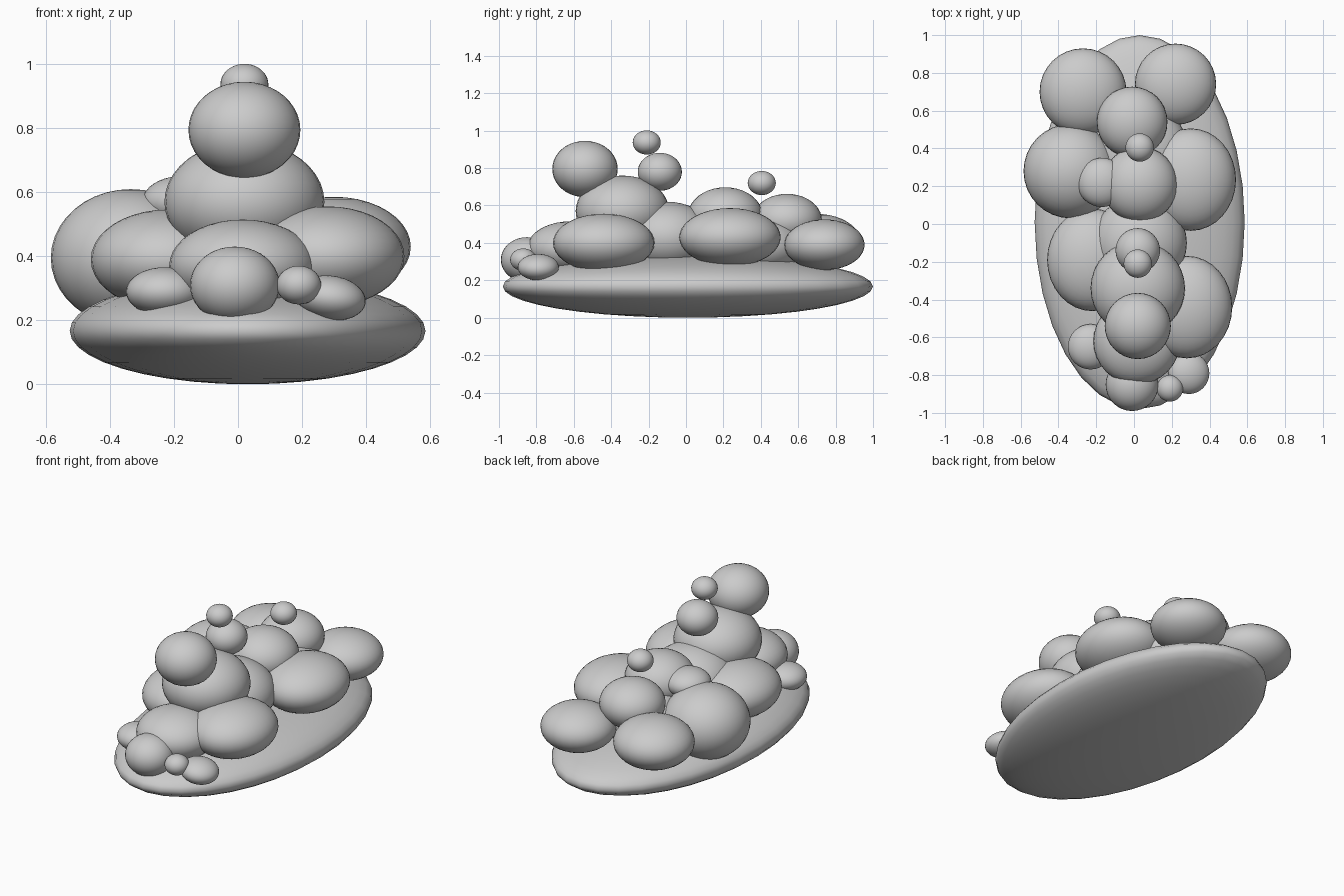
import bpy

cube = bpy.data.objects.get("Cube")
if cube:
    bpy.data.objects.remove(cube, do_unlink=True)

grey = bpy.data.materials.new("soft grey")
grey.use_nodes = True
grey.diffuse_color = (.6, .6, .6, 1)
grey.node_tree.nodes["Principled BSDF"].inputs["Base Color"].default_value = grey.diffuse_color

# Lump proportions: width, depth, height relative to the radius
ROUND = (1, 1, .86)
PLUMP = (1, 1, .76)
FLAT = (1, 1, .63)
LONG = (1, 1.13, .65)
DISC = (1, 1.78, .3)


def puff(name, shape, radius, x, y, z, tilt=0):
    """One smooth ellipsoid lump with the given proportions."""
    bpy.ops.mesh.primitive_uv_sphere_add(segments=32, ring_count=20, location=(x, y, z))
    lump = bpy.context.object
    lump.name = name
    lump.scale = [radius * part for part in shape]
    lump.rotation_euler.y = tilt
    bpy.ops.object.transform_apply(location=False, rotation=True, scale=True)
    bpy.ops.object.shade_smooth()
    lump.data.materials.append(grey)
    return lump


def puff_on(parent, name, shape, radius, shift, rise):
    """A smaller lump resting on another, shifted along the body."""
    x, y, z = parent.location
    return puff(name, shape, radius, x, y + shift, z + rise)


# Flat oval base
puff("oval_base", DISC, radius=.556, x=.03, y=.01, z=.167)

# Front cluster
puff("front_puff", ROUND, radius=.14, x=-.01, y=-.85, z=.31)
puff("front_bead", ROUND, radius=.07, x=.19, y=-.87, z=.31)
puff("front_left_lump", FLAT, radius=.11, x=.29, y=-.79, z=.27, tilt=.15)
puff("front_right_lump", FLAT, radius=.12, x=-.23, y=-.65, z=.29)
puff("front_middle_puff", FLAT, radius=.23, x=.015, y=-.62, z=.37)
puff("front_left_puff", LONG, radius=.24, x=.28, y=-.44, z=.4)
puff("front_right_puff", LONG, radius=.24, x=-.22, y=-.19, z=.39)

# Tall stack
tower = puff("tower_puff", PLUMP, radius=.25, x=.02, y=-.34, z=.57)
puff_on(tower, "tower_top_puff", ROUND, radius=.175, shift=-.2, rise=.225)
stand = puff_on(tower, "bead_stand_puff", ROUND, radius=.118, shift=.2, rise=.21)
puff_on(stand, "tower_top_bead", ROUND, radius=.075, shift=-.07, rise=.157)

# Middle cluster
puff("middle_puff", PLUMP, radius=.25, x=.03, y=-.1, z=.43)
puff("middle_right_puff", ROUND, radius=.25, x=-.335, y=.28, z=.395)
puff("middle_left_puff", LONG, radius=.24, x=.3, y=.235, z=.43)
crown = puff("middle_crown_puff", PLUMP, radius=.2, x=.03, y=.21, z=.545)
puff("crown_side_lump", FLAT, radius=.13, x=-.17, y=.22, z=.57)
puff_on(crown, "crown_bead", ROUND, radius=.075, shift=.195, rise=.175)

# Back cluster
puff("back_core_puff", FLAT, radius=.26, x=.03, y=.38, z=.38)
puff("back_middle_puff", PLUMP, radius=.187, x=-.01, y=.54, z=.52)
puff("back_right_puff", FLAT, radius=.23, x=-.27, y=.7, z=.41)
puff("back_left_puff", FLAT, radius=.215, x=.22, y=.74, z=.39)
